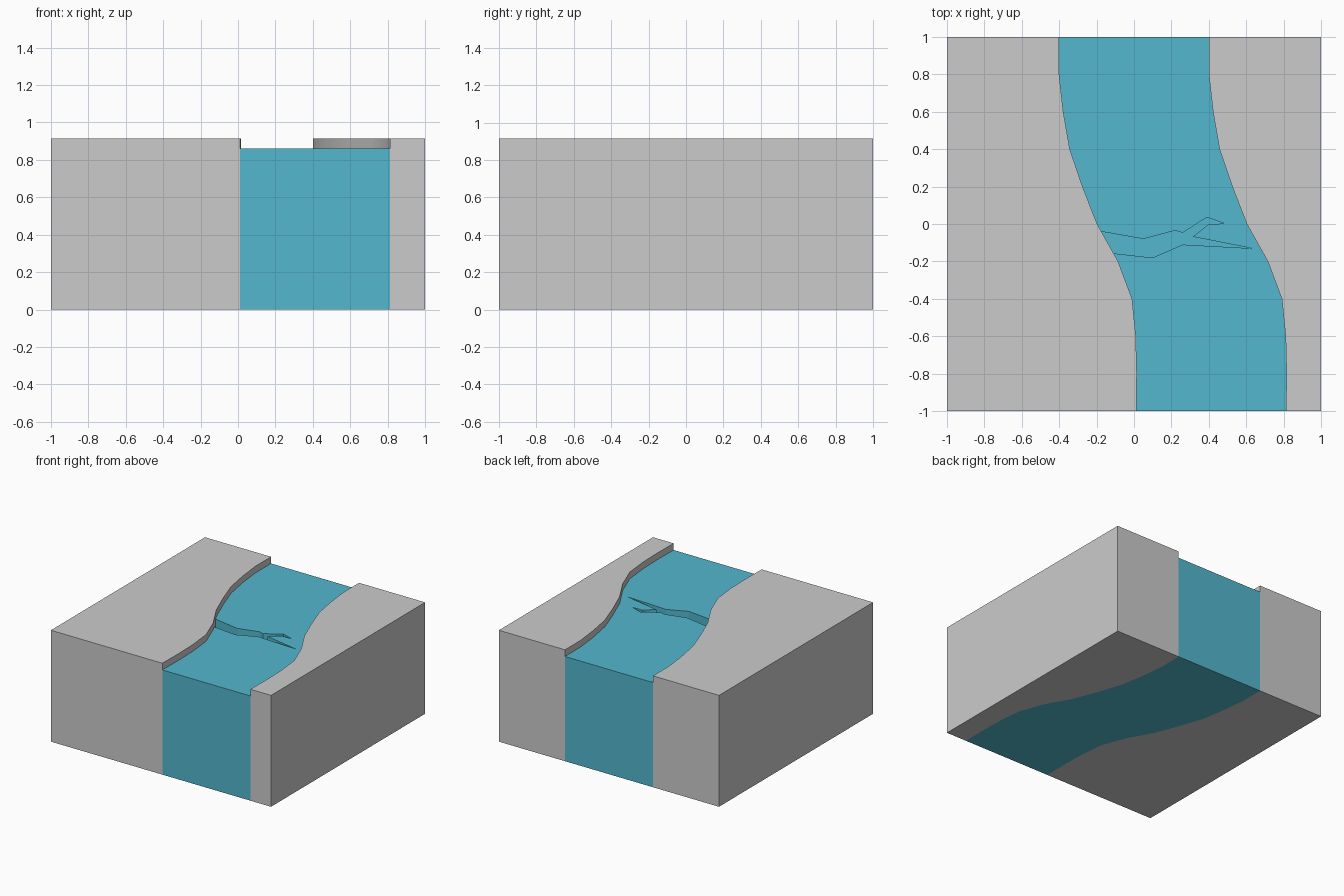
import bpy, bmesh

if "Cube" in bpy.data.objects:
    bpy.data.objects.remove(bpy.data.objects["Cube"])

BANK_TOP, WATER_TOP, CRACK_FLOOR = 0.915, 0.86, 0.76
RIVER_WIDTH = 0.8


def material(name, rgb):
    m = bpy.data.materials.new(name)
    m.diffuse_color = (*rgb, 1)
    m.use_nodes = True
    m.node_tree.nodes["Principled BSDF"].inputs["Base Color"].default_value = m.diffuse_color
    return m


grey = material("light grey", (0.60, 0.60, 0.60))
blue = material("water blue", (0.087, 0.474, 0.617))


def prism(name, outline, z0, z1, mat):
    """Extrude a flat outline from z0 up to z1."""
    bm = bmesh.new()
    face = bm.faces.new([bm.verts.new((x, y, z0)) for x, y in outline])
    ext = bmesh.ops.extrude_face_region(bm, geom=[face], use_keep_orig=True)
    for v in ext["geom"]:
        if isinstance(v, bmesh.types.BMVert):
            v.co.z = z1
    bmesh.ops.recalc_face_normals(bm, faces=bm.faces)
    me = bpy.data.meshes.new(name)
    bm.to_mesh(me)
    bm.free()
    me.materials.append(mat)
    ob = bpy.data.objects.new(name, me)
    bpy.context.collection.objects.link(ob)
    return ob


# Winding shoreline, sampled every 0.2 from back (y = 1) to front (y = -1)
shore_x = [-0.4, -0.4, -0.378, -0.343, -0.275, -0.197, -0.085, -0.01, 0.01, 0.015, 0.012]
left = [(x, 1 - 0.2 * i) for i, x in enumerate(shore_x)]
right = [(x + RIVER_WIDTH, y) for x, y in left]

# Banks and river
banks = [
    prism("left_bank", left + [(-1, -1), (-1, 1)], 0, BANK_TOP, grey),
    prism("right_bank", right + [(1, -1), (1, 1)], 0, BANK_TOP, grey),
]
river = prism("river", left + right[::-1], 0, WATER_TOP, blue)

# Forked crack cut into the river surface
crack = [(-0.3, -0.02), (-0.177, -0.04), (0.05, -0.08), (0.22, -0.035), (0.26, -0.047),
         (0.39, 0.036), (0.485, 0.002), (0.40, 0.0), (0.315, -0.068), (0.63, -0.13),
         (0.26, -0.11), (0.10, -0.18), (-0.11, -0.157), (-0.3, -0.135)]
cutter = prism("crack_cutter", crack, CRACK_FLOOR, 1.0, blue)
cutter.hide_render = True
cut = river.modifiers.new("crack", "BOOLEAN")
cut.operation = "DIFFERENCE"
cut.solver = "EXACT"
cut.object = cutter
bpy.context.view_layer.objects.active = river
bpy.ops.object.modifier_apply(modifier=cut.name)
bpy.data.objects.remove(cutter)

# Soft curved shores with crisp rims
for ob in banks:
    bpy.ops.object.select_all(action="DESELECT")
    ob.select_set(True)
    bpy.context.view_layer.objects.active = ob
    bpy.ops.object.shade_smooth_by_angle(angle=0.52)
